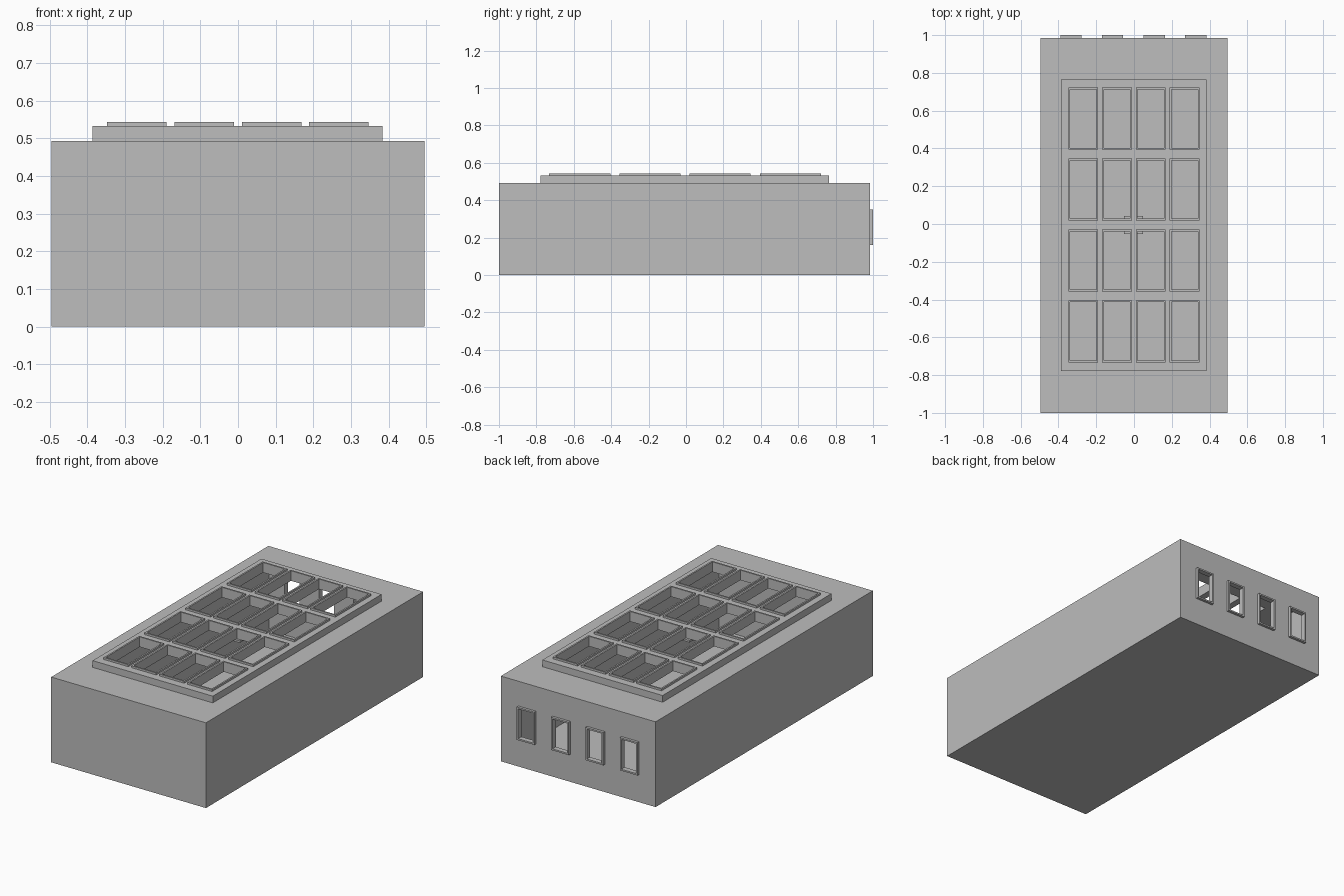
import bpy, bmesh
from mathutils import Vector

if "Cube" in bpy.data.objects:
    bpy.data.objects.remove(bpy.data.objects["Cube"], do_unlink=True)

grey = bpy.data.materials.new("plain grey")
grey.use_nodes = True
GREY = (0.51, 0.51, 0.51, 1)
grey.diffuse_color = GREY
grey.node_tree.nodes["Principled BSDF"].inputs["Base Color"].default_value = GREY


def finish(name, bm):
    bmesh.ops.recalc_face_normals(bm, faces=bm.faces)
    mesh = bpy.data.meshes.new(name)
    bm.to_mesh(mesh)
    bm.free()
    mesh.materials.append(grey)
    obj = bpy.data.objects.new(name, mesh)
    bpy.context.collection.objects.link(obj)
    return obj


def panel(name, us, vs, low, high, upright=False, pierced=True):
    """Slab over a grid of edges; every odd cell in both directions is a hole."""
    bm = bmesh.new()
    point = (lambda u, v: (u, low, v)) if upright else (lambda u, v: (u, v, low))
    grid = [[bm.verts.new(point(u, v)) for v in vs] for u in us]
    for i in range(len(us) - 1):
        for j in range(len(vs) - 1):
            if pierced and i % 2 and j % 2:
                continue
            bm.faces.new((grid[i][j], grid[i + 1][j], grid[i + 1][j + 1], grid[i][j + 1]))
    out = bmesh.ops.extrude_face_region(bm, geom=bm.faces[:])
    step = Vector((0, high - low, 0)) if upright else Vector((0, 0, high - low))
    bmesh.ops.translate(bm, vec=step,
                        verts=[g for g in out["geom"] if isinstance(g, bmesh.types.BMVert)])
    return finish(name, bm)


def box(name, x, y, z):
    return panel(name, x, y, z[0], z[1], pierced=False)


def flat(spans):
    return [edge for span in spans for edge in span]


def rims(name, columns, rows, low, high, upright=False):
    """Thin raised border around each opening."""
    t = 0.009
    for c, (a, b) in enumerate(columns):
        for r, (d, e) in enumerate(rows):
            panel(f"{name}_{r + 1}_{c + 1}", [a, a + t, b - t, b], [d, d + t, e - t, e],
                  low, high, upright)


def inset(spans):
    return flat([(a + 0.009, b - 0.009) for a, b in spans])


# Overall extents and openings
LEFT, RIGHT, FRONT, BACK = -0.495, 0.495, -1.0, 0.985
WALL = 0.015
columns = [(-0.348 + 0.179 * i, -0.19 + 0.179 * i) for i in range(4)]
rows = [(-0.732 + 0.3755 * i, -0.405 + 0.3755 * i) for i in range(4)]
windows = [(-0.39 + 0.22 * i, -0.277 + 0.22 * i) for i in range(4)]
sill = [(0.16, 0.35)]

# Floor and walls
box("floor", (LEFT, RIGHT), (FRONT, BACK), (0, WALL))
box("front_wall", (LEFT, RIGHT), (FRONT, FRONT + WALL), (WALL, 0.485))
box("right_wall", (LEFT, LEFT + WALL), (FRONT + WALL, BACK - WALL), (WALL, 0.485))
box("left_wall", (RIGHT - WALL, RIGHT), (FRONT + WALL, BACK - WALL), (WALL, 0.485))
panel("back_wall", [LEFT, *inset(windows), RIGHT], [WALL, *inset(sill), 0.485],
      BACK - WALL, BACK, upright=True)
rims("window_frame", windows, sill, BACK, 1.0, upright=True)

# Roof with raised skylight deck
panel("roof", [LEFT, *inset(columns), RIGHT], [FRONT, *inset(rows), BACK], 0.485, 0.493)
panel("skylight_deck", [-0.386, *inset(columns), 0.383], [-0.777, *inset(rows), 0.765],
      0.493, 0.532)
rims("skylight_rim", columns, rows, 0.532, 0.543)

# Small bracket beneath the centre crossing of the skylight bars
box("centre_bracket", (-0.052, 0.048), (-0.052, 0.042), (0.473, 0.485))
